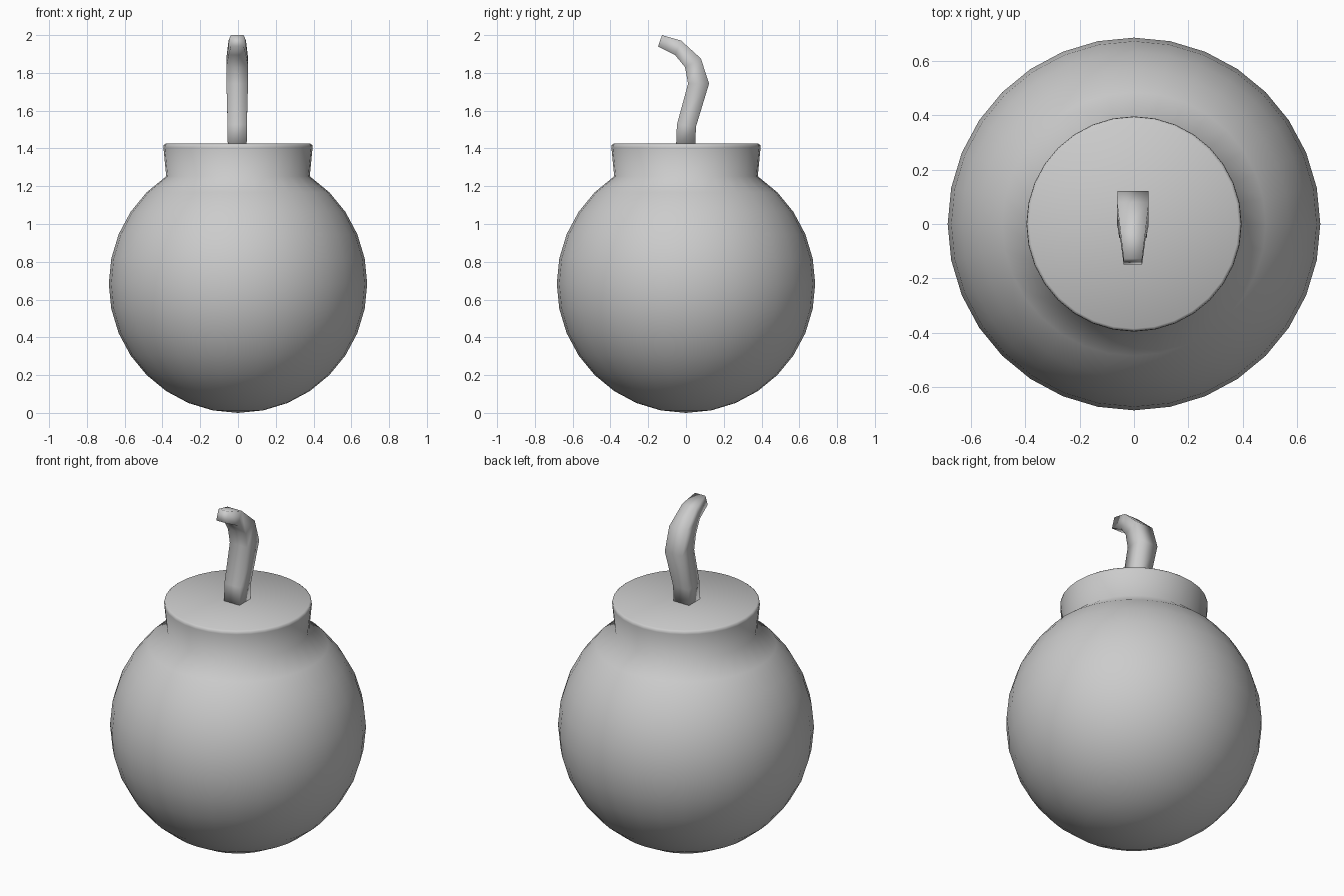
import bpy, bmesh, math

cube = bpy.data.objects.get("Cube")
if cube:
    bpy.data.objects.remove(cube, do_unlink=True)

grey = bpy.data.materials.new("plain grey")
grey.use_nodes = True
COLOUR = (0.6, 0.6, 0.6, 1)
grey.diffuse_color = COLOUR
grey.node_tree.nodes["Principled BSDF"].inputs["Base Color"].default_value = COLOUR

R, SEG = 0.684, 32


def loft(bm, rings):
    """Skin a list of vertex rings with quads."""
    for a, b in zip(rings, rings[1:]):
        n = len(a)
        for i in range(n):
            j = (i + 1) % n
            bm.faces.new((a[i], a[j], b[j], b[i]))


def finish(bm, name):
    bmesh.ops.recalc_face_normals(bm, faces=bm.faces)
    for f in bm.faces:
        f.smooth = True
    mesh = bpy.data.meshes.new(name)
    bm.to_mesh(mesh)
    bm.free()
    mesh.materials.append(grey)
    obj = bpy.data.objects.new(name, mesh)
    bpy.context.collection.objects.link(obj)
    return obj


# Round body with flared neck: sphere rings up to the neck, then the collar
profile = [(R * math.sin(k * math.pi / 16), R - R * math.cos(k * math.pi / 16))
           for k in range(1, 14)]
profile += [(0.395, 1.405), (0.393, 1.418), (0.384, 1.425)]
bm = bmesh.new()
rings = [[bm.verts.new((r * math.cos(2 * math.pi * i / SEG),
                        r * math.sin(2 * math.pi * i / SEG), z))
          for i in range(SEG)] for r, z in profile]
loft(bm, rings)
pole = bm.verts.new((0, 0, 0))
for i in range(SEG):
    bm.faces.new((pole, rings[0][(i + 1) % SEG], rings[0][i]))
bm.faces.new(rings[-1])
finish(bm, "round_body")

# Bent square fuse: front (y, z), back (y, z), half width of each section
sections = [((-0.053, 1.40), (0.048, 1.40), 0.050),
            ((-0.048, 1.527), (0.053, 1.516), 0.051),
            ((0.011, 1.743), (0.122, 1.743), 0.057),
            ((-0.005, 1.83), (0.079, 1.876), 0.058),
            ((-0.058, 1.895), (-0.026, 1.971), 0.046),
            ((-0.148, 1.94), (-0.127, 2.0), 0.034)]
bm = bmesh.new()
rings = [[bm.verts.new((x - 0.004, y, z)) for x, (y, z) in
          ((-w, f), (w, f), (w, b), (-w, b))] for f, b, w in sections]
loft(bm, rings)
bm.faces.new(rings[0])
bm.faces.new(rings[-1])
finish(bm, "fuse")
